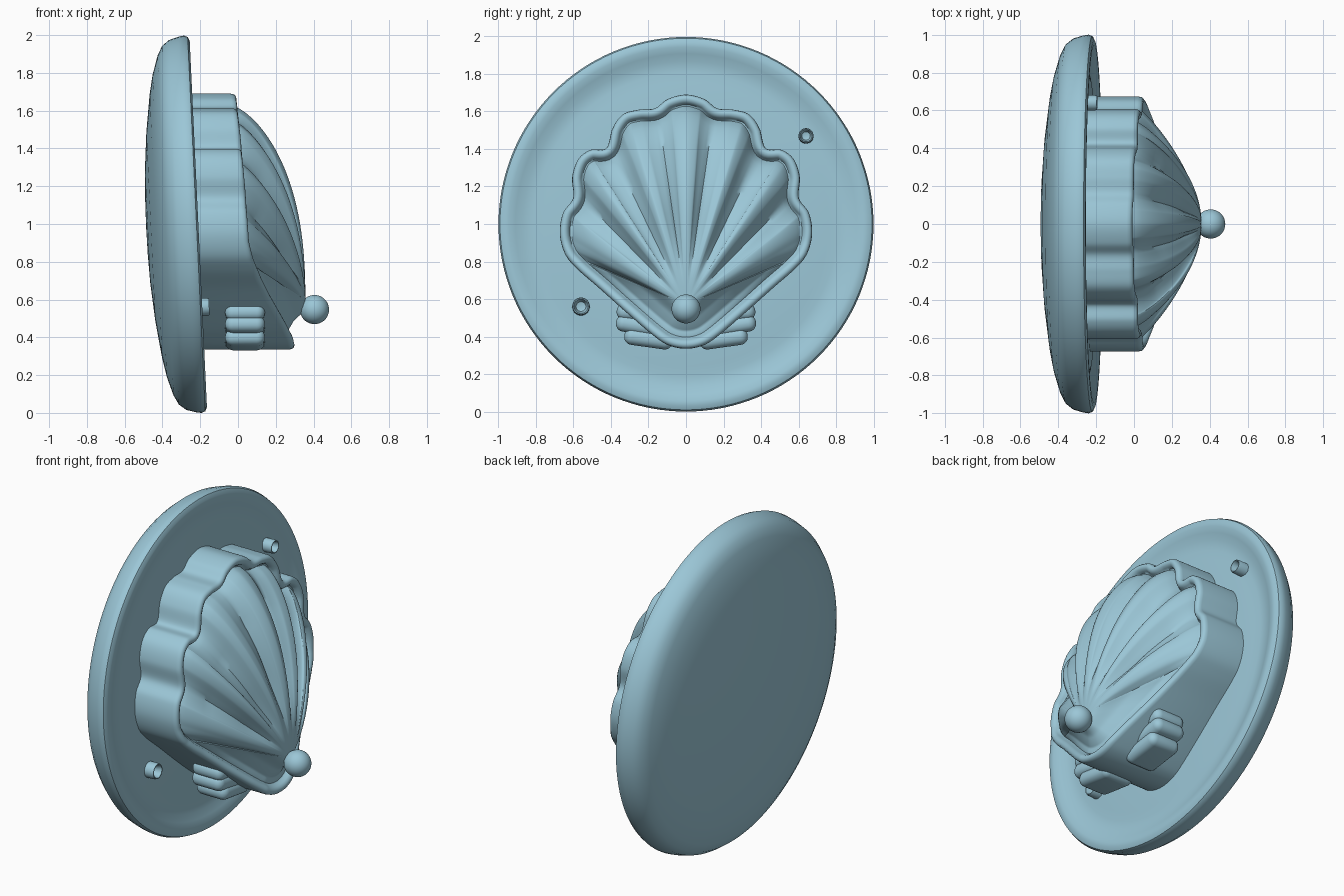
import bpy, bmesh
from math import sin, cos, pi, radians, atan2
from mathutils import Vector, Matrix

if "Cube" in bpy.data.objects:
    bpy.data.objects.remove(bpy.data.objects["Cube"])

blue = bpy.data.materials.new("pale_blue")
blue.use_nodes = True
colour = (0.33, 0.57, 0.68, 1)
blue.diffuse_color = colour
blue.node_tree.nodes["Principled BSDF"].inputs["Base Color"].default_value = colour

TILT = 0.047          # the plate leans back slightly
PLATE_X = -0.21


def finish(name, bm, sharp=40):
    bmesh.ops.recalc_face_normals(bm, faces=bm.faces)
    mesh = bpy.data.meshes.new(name)
    bm.to_mesh(mesh)
    bm.free()
    mesh.materials.append(blue)
    for f in mesh.polygons:
        f.use_smooth = True
    mesh.set_sharp_from_angle(angle=radians(sharp))
    ob = bpy.data.objects.new(name, mesh)
    bpy.context.scene.collection.objects.link(ob)
    return ob


def bridge(bm, rings):
    n = len(rings[0])
    for a, b in zip(rings, rings[1:]):
        for i in range(n):
            j = (i + 1) % n
            bm.faces.new((a[i], a[j], b[j], b[i]))


def fan(bm, ring, point):
    tip = bm.verts.new(point)
    for i in range(len(ring)):
        bm.faces.new((ring[i], ring[(i + 1) % len(ring)], tip))


def lathe(name, profile, y, z, steps):
    """Turn (radius, height) points around the plate's axis."""
    bm = bmesh.new()
    rings = [[bm.verts.new((r * cos(2 * pi * i / steps), r * sin(2 * pi * i / steps), h))
              for i in range(steps)] for r, h in profile[1:-1]]
    bridge(bm, rings)
    fan(bm, rings[0], (0, 0, profile[0][1]))
    fan(bm, rings[-1], (0, 0, profile[-1][1]))
    ob = finish(name, bm)
    ob.location = (PLATE_X - TILT * (z - 1), y, z)
    ob.rotation_euler = (0, pi / 2 - TILT, 0)
    return ob


def lerp(a, b, t):
    return a + (b - a) * t


def catmull(p, i, t):
    a, b, c, d = (p[(i + k) % len(p)] for k in (-1, 0, 1, 2))
    return 0.5 * (2 * b + (c - a) * t + (2 * a - 5 * b + 4 * c - d) * t * t
                  + (3 * b - a - 3 * c + d) * t ** 3)


# Round plate: domed back, rounded edge, shallow dished front
lathe("plate", [(0, -.277), (.15, -.275), (.3, -.269), (.5, -.252), (.7, -.225), (.8, -.205),
                (.9, -.174), (.95, -.148), (.98, -.11), (.995, -.06), (1, -.03), (.992, -.01),
                (.97, 0), (.945, 0), (.91, -.01), (.87, -.025), (.81, -.03), (.76, -.022),
                (.4, -.022), (0, -.022)], 0, 1, 128)

# Two small hollow pegs on the plate
for name, y, z, r in (("left_peg", .64, 1.47, .04), ("right_peg", -.56, .56, .047)):
    lathe(name, [(0, -.05), (r, -.05), (r, .025), (r * .93, .037), (r * .82, .037),
                 (r * .72, .02), (r * .55, -.005), (0, -.012)], y, z, 32)

# Scalloped shell outline, bottom point up to the top lobe, then mirrored
half = [(0, .335), (.09, .352), (.17, .402), (.32, .53), (.46, .655), (.58, .76), (.645, .84),
        (.673, .95), (.655, 1.06), (.602, 1.138), (.607, 1.25), (.575, 1.345), (.51, 1.395),
        (.425, 1.405), (.392, 1.51), (.335, 1.585), (.25, 1.61), (.165, 1.617), (.1, 1.665),
        (0, 1.69)]
ctrl = [Vector(p) for p in half] + [Vector((-y, z)) for y, z in half[-2:0:-1]]
valleys = [5, 9, 13, 17]
valleys += [len(ctrl) - v for v in reversed(valleys)]
STEPS = 8
outline, ridge = [], []
for i in range(len(ctrl)):
    for k in range(STEPS):
        outline.append(catmull(ctrl, i, k / STEPS))
        u, bulge = i + k / STEPS, 0.35
        for a, b in zip(valleys, valleys[1:]):
            if a <= u <= b:
                bulge = abs(sin(pi * (u - a) / (b - a))) ** 0.65
        ridge.append(bulge)
N = len(outline)
normals = []
for i in range(N):
    t = (outline[(i + 1) % N] - outline[i - 1]).normalized()
    normals.append(Vector((t.y, -t.x)))

rim_curve = [(.33, .3), (.38, .29), (.45, .255), (.6, .17), (.7, .12), (.8, .08), (.9, .058),
             (1.1, .045), (1.4, .02), (1.6, 0), (1.7, -.01)]


def rim_x(z):
    for (z0, x0), (z1, x1) in zip(rim_curve, rim_curve[1:]):
        if z <= z1:
            return lerp(x0, x1, (z - z0) / (z1 - z0))
    return rim_curve[-1][1]


# Shell: straight wall, rounded lip, groove, then ribbed dome
bm = bmesh.new()
apex, apex_x = Vector((0, .57)), .357
rings = [[bm.verts.new((-.3, p.x, p.y)) for p in outline]]
for inset, drop in ((0, .03), (.003, .014), (.011, .004), (.024, 0), (.038, .005),
                    (.048, .016), (.054, .03)):
    ring = []
    for p, n in zip(outline, normals):
        q = p - n * inset
        ring.append(bm.verts.new((rim_x(p.y) - drop, q.x, q.y)))
    rings.append(ring)
levels = 26
for j in range(levels):
    s = 1 - (j / levels) ** 1.25
    ring = []
    for p, n, b in zip(outline, normals, ridge):
        q = p - n * .062
        d = q - apex
        k = min(1, abs(atan2(d.x, d.y)) / radians(65))
        base = rim_x(p.y) - .03
        rise = max(0, 1 - s ** lerp(2.5, 1.5, k)) ** (1 / lerp(1.5, 1.1, k))
        f = min(1, max(0, (s - .12) / .4))
        depth = .055 * f * f * (3 - 2 * f) * min(1, .25 + (1 - s) * 4)
        x = base + (apex_x - base) * rise - depth * (1 - b)
        q = apex + d * s
        ring.append(bm.verts.new((x, q.x, q.y)))
    rings.append(ring)
bridge(bm, rings)
fan(bm, rings[-1], (apex_x, apex.x, apex.y))
finish("shell", bm, 55)

# Round knob at the shell's hinge
bm = bmesh.new()
bmesh.ops.create_uvsphere(bm, u_segments=40, v_segments=24, radius=.077)
bmesh.ops.translate(bm, verts=bm.verts, vec=(.405, 0, .547))
finish("knob", bm)

# Three-lobed fins under each side
for side, label in ((1, "left"), (-1, "right")):
    for part, y, z, length, angle in (("upper", .25, .525, .24, 6), ("middle", .24, .455, .27, 10),
                                      ("lower", .2, .388, .26, 8)):
        bm = bmesh.new()
        bmesh.ops.create_cube(bm, size=1)
        bmesh.ops.scale(bm, vec=(.21, length, .09), verts=bm.verts)
        bmesh.ops.bevel(bm, geom=bm.edges[:], offset=.042, segments=6, profile=.5,
                        affect='EDGES')
        place = Matrix.Translation((.037, side * y, z)) @ Matrix.Rotation(
            side * radians(angle), 4, 'X')
        bmesh.ops.transform(bm, matrix=place, verts=bm.verts)
        finish(f"{label}_{part}_fin", bm, 60)
